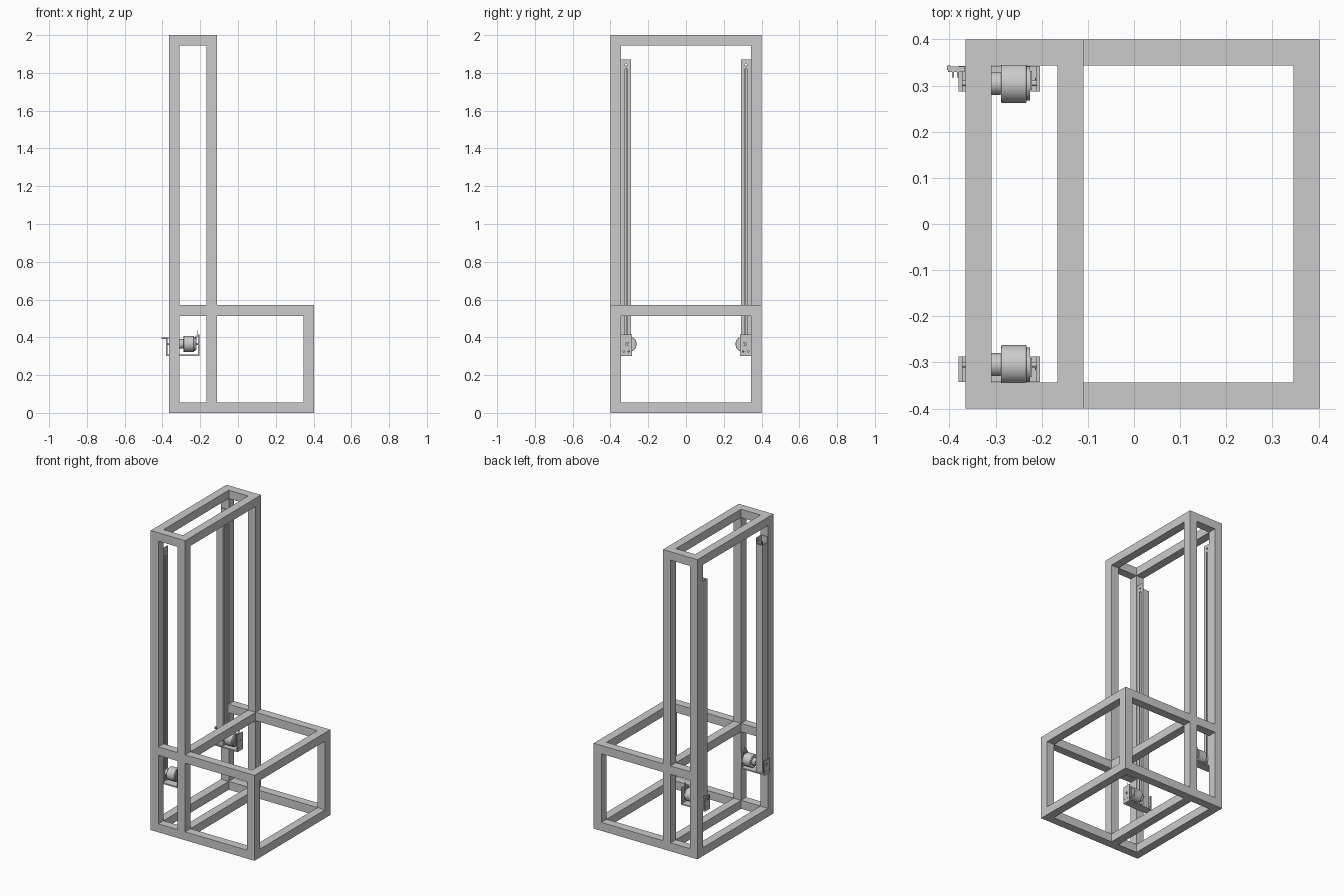
import bpy, bmesh, math

if "Cube" in bpy.data.objects:
    bpy.data.objects.remove(bpy.data.objects["Cube"])

def mesh_object(name, bm):
    me = bpy.data.meshes.new(name)
    bmesh.ops.recalc_face_normals(bm, faces=bm.faces)
    bm.to_mesh(me)
    bm.free()
    ob = bpy.data.objects.new(name, me)
    bpy.context.collection.objects.link(ob)
    return ob

def box(name, x0, x1, y0, y1, z0, z1):
    bm = bmesh.new()
    bmesh.ops.create_cube(bm, size=1)
    for v in bm.verts:
        v.co = (x1 if v.co.x > 0 else x0, y1 if v.co.y > 0 else y0, z1 if v.co.z > 0 else z0)
    return mesh_object(name, bm)

def cyl_x(name, x0, x1, y, z, r, n=40, bevel=0):
    bpy.ops.mesh.primitive_cylinder_add(vertices=n, radius=r, depth=x1 - x0,
        location=((x0 + x1) / 2, y, z), rotation=(0, math.pi / 2, 0))
    ob = bpy.context.object
    ob.name = name
    bpy.ops.object.shade_smooth_by_angle(angle=math.radians(35))
    if bevel:
        m = ob.modifiers.new("Bevel", 'BEVEL')
        m.width, m.segments, m.limit_method = bevel, 2, 'ANGLE'
    return ob

def cut(ob, cutter):
    m = ob.modifiers.new("Cut", 'BOOLEAN')
    m.operation, m.object = 'DIFFERENCE', cutter
    cutter.hide_render = True
    cutter.hide_set(True)

def extrude_profile(name, pts, z0, z1):
    bm = bmesh.new()
    f = bm.faces.new([bm.verts.new((x, y, z0)) for x, y in pts])
    ext = bmesh.ops.extrude_face_region(bm, geom=[f])['geom']
    bmesh.ops.translate(bm, vec=(0, 0, z1 - z0), verts=[v for v in ext if isinstance(v, bmesh.types.BMVert)])
    return mesh_object(name, bm)

T = 0.056                               # frame tube width
XB, XM, XF, Y = -0.365, -0.11, 0.402, 0.4
H, HB = 2.0, 0.57                       # tower and base heights

# Frame: posts and lengthwise rails on both sides
for s, side in ((-1, "front"), (1, "back")):
    ya, yb = sorted((s * Y, s * (Y - T)))
    box(side + "_tower_post_outer", XB, XB + T, ya, yb, 0, H)
    box(side + "_tower_post_inner", XM - T, XM, ya, yb, 0, H)
    box(side + "_base_post", XF - T, XF, ya, yb, 0, HB)
    for tag, z in (("bottom", 0), ("middle", HB - T), ("top", H - T)):
        box(f"{side}_{tag}_tower_rail", XB + T, XM - T, ya, yb, z, z + T)
        if tag != "top":
            box(f"{side}_{tag}_base_rail", XM, XF - T, ya, yb, z, z + T)

# Frame: cross bars
for tag, x1, z in (("bottom_outer", XB + T, 0), ("bottom_inner", XM, 0), ("bottom_end", XF, 0),
                   ("middle_inner", XM, HB - T), ("middle_end", XF, HB - T),
                   ("top_outer", XB + T, H - T), ("top_inner", XM, H - T)):
    box(tag + "_cross_bar", x1 - T, x1, -(Y - T), Y - T, z, z + T)

# Lifting units on the inner faces of the outer posts
for s, side in ((-1, "front"), (1, "back")):
    def sbox(name, x0, x1, y0, y1, z0, z1):
        a, b = sorted((s * y0, s * y1))
        return box(f"{side}_{name}", x0, x1, a, b, z0, z1)
    yc, zc = 0.305, 0.365

    # slotted guide channel
    x0, x1, y0, y1, t = -0.362, -0.314, 0.29, 0.344, 0.006
    ym = (y0 + y1) / 2
    g = 0.007
    pts = [(x0, y0), (x1, y0), (x1, ym - g), (x1 - t, ym - g), (x1 - t, y0 + t), (x0 + t, y0 + t),
           (x0 + t, y1 - t), (x1 - t, y1 - t), (x1 - t, ym + g), (x1, ym + g), (x1, y1), (x0, y1)]
    extrude_profile(side + "_guide_channel", [(x, s * y) for x, y in pts], 0.31, 1.83)
    cap = sbox("channel_end_plate", x1 - t, x1, y0, y1, 1.82, 1.87)
    cut(cap, cyl_x(side + "_pulley_hole_cutter", x1 - 0.03, x1 + 0.02, s * ym, 1.843, 0.006, 16))
    sbox("channel_end_wall", x0, x1 - t, y1 - t, y1, 1.82, 1.87)
    sbox("belt", -0.342, -0.338, ym - 0.005, ym + 0.005, 0.32, 1.84)

    # motor bracket
    sbox("bracket_base", -0.38, -0.204, 0.287, 0.343, 0.30, 0.308)
    outer = sbox("bracket_outer_plate", -0.38, -0.372, 0.287, 0.343, 0.308, 0.395)
    inner = sbox("bracket_inner_plate", -0.211, -0.204, 0.287, 0.343, 0.308, 0.415)
    for p, x in ((outer, -0.376), (inner, -0.2075)):
        for i, (dy, dz) in enumerate(((0.302, 0.325), (0.33, 0.325), (0.312, 0.365))):
            cut(p, cyl_x(f"{p.name}_hole_cutter_{i}", x - 0.02, x + 0.02, s * dy, dz,
                         0.004 if i < 2 else 0.009, 16))

    # motor, gearbox and shaft
    cyl_x(side + "_motor_body", -0.288, -0.233, s * yc, zc, 0.043, 48, 0.003)
    cyl_x(side + "_motor_rear_cap", -0.233, -0.226, s * yc, zc, 0.037, 40)
    cyl_x(side + "_gearbox", -0.314, -0.288, s * yc, zc, 0.025, 32, 0.002)
    cyl_x(side + "_motor_shaft", -0.372, -0.204, s * yc, zc, 0.006, 16)
    cyl_x(side + "_belt_pulley", -0.352, -0.325, s * ym, zc, 0.017, 24)
    sbox("encoder_board", -0.226, -0.221, 0.29, 0.332, 0.335, 0.41)
    sbox("wire_pin", -0.215, -0.212, 0.312, 0.316, 0.40, 0.44)

# Forked sensor clip on the back unit only
box("sensor_clip_body", -0.403, -0.368, 0.33, 0.342, 0.392, 0.399)
for i, x in enumerate((-0.395, -0.384)):
    box(f"sensor_clip_prong_{i}", x, x + 0.005, 0.318, 0.33, 0.392, 0.399)
box("sensor_clip_tab", -0.405, -0.398, 0.334, 0.344, 0.391, 0.4)
